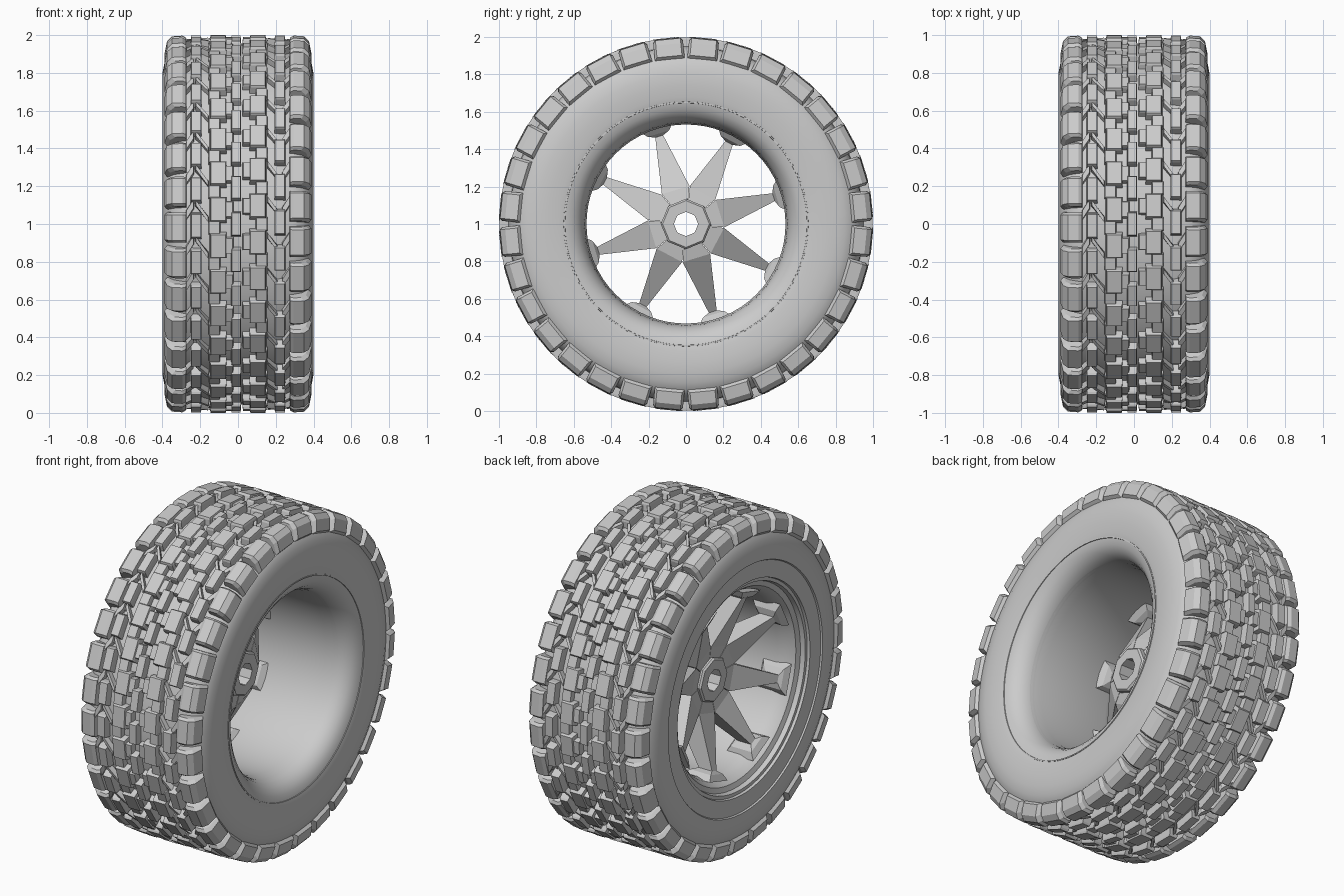
import bpy, bmesh
from math import sin, cos, pi, radians
from mathutils import Vector

if "Cube" in bpy.data.objects:
    bpy.data.objects.remove(bpy.data.objects["Cube"])

PITCHES = 32


def at(x, r, a, t=0.0):
    """Point at axle position x, radius r, angle a (y towards z), tangential offset t."""
    return Vector((x, r * cos(a) - t * sin(a), 1 + r * sin(a) + t * cos(a)))


def finish(name, bm, smooth=None):
    bmesh.ops.recalc_face_normals(bm, faces=bm.faces)
    me = bpy.data.meshes.new(name)
    bm.to_mesh(me)
    bm.free()
    ob = bpy.data.objects.new(name, me)
    bpy.context.collection.objects.link(ob)
    if smooth:
        bpy.ops.object.select_all(action='DESELECT')
        ob.select_set(True)
        bpy.context.view_layer.objects.active = ob
        bpy.ops.object.shade_smooth_by_angle(angle=radians(smooth))
    return ob


def lathe(name, profile, n, start=0.0, smooth=None):
    """Closed (x, r) profile spun around the axle."""
    bm = bmesh.new()
    rings = [[bm.verts.new(at(x, r, start + 2 * pi * i / n)) for x, r in profile]
             for i in range(n)]
    m = len(profile)
    for i in range(n):
        a, b = rings[i], rings[(i + 1) % n]
        for j in range(m):
            k = (j + 1) % m
            bm.faces.new((a[j], a[k], b[k], b[j]))
    return finish(name, bm, smooth)


def skin(bm, loops):
    """Solid from a row of loops with equal point counts."""
    vs = [[bm.verts.new(p) for p in l] for l in loops]
    n = len(vs[0])
    for a, b in zip(vs, vs[1:]):
        for j in range(n):
            k = (j + 1) % n
            bm.faces.new((a[j], a[k], b[k], b[j]))
    bm.faces.new(vs[0])
    bm.faces.new(vs[-1])


def tread_ring(name, x, w, length, phase, top=0.995, skew=0.0, count=PITCHES):
    """Ring of tapered lugs; skew slants them across the tread."""
    bm = bmesh.new()
    for i in range(count):
        a = 2 * pi * (i + phase) / count
        loops = []
        for r, k in ((0.92, 1.12), (top - 0.012, 1.0), (top, 0.92)):
            hw, hl = w / 2 * k, length / 2 * k
            loops.append([at(x + u * hw, r, a, v * hl + u * skew)
                          for u, v in ((-1, -1), (1, -1), (1, 1), (-1, 1))])
        skin(bm, loops)
    return finish(name, bm)


def shoulder_ring(name, side, phase):
    """Ring of chunky lugs wrapping over the tyre shoulder."""
    outline = [(0.27, 0.92), (0.275, 0.985), (0.295, 0.996), (0.35, 0.992),
               (0.376, 0.965), (0.389, 0.90), (0.37, 0.88)]
    bm = bmesh.new()
    for i in range(PITCHES):
        a = 2 * pi * (i + phase) / PITCHES
        loops = []
        for t, inset in ((-0.08, 0.016), (-0.067, 0), (0.067, 0), (0.08, 0.016)):
            loops.append([at(side * (x - inset * (x > 0.3)), r - inset, a, t)
                          for x, r in outline])
        skin(bm, loops)
    return finish(name, bm)


# Tyre carcass, with sidewalls and the rounded inner lip on the +x side
lathe("tyre", [
    (0, 0.955), (0.20, 0.953), (0.29, 0.945), (0.34, 0.925), (0.372, 0.89),
    (0.39, 0.85), (0.399, 0.80), (0.40, 0.74), (0.395, 0.68), (0.39, 0.65),
    (0.378, 0.612), (0.355, 0.58), (0.32, 0.555), (0.27, 0.54),
    (-0.27, 0.56), (-0.33, 0.60), (-0.365, 0.63), (-0.388, 0.635), (-0.39, 0.735),
    (-0.399, 0.74), (-0.40, 0.80), (-0.39, 0.85), (-0.372, 0.89),
    (-0.34, 0.925), (-0.29, 0.945), (-0.20, 0.953)], 96, smooth=40)

# Rim barrel with its outer flange on the -x side
lathe("rim", [
    (0.29, 0.545), (0.22, 0.532), (-0.24, 0.535), (-0.30, 0.55), (-0.335, 0.575),
    (-0.345, 0.605), (-0.372, 0.612), (-0.372, 0.635), (-0.33, 0.64), (-0.2, 0.57)],
    64, smooth=35)

# Bead line ring on the +x sidewall
lathe("bead_ring", [(0.38, 0.645), (0.393, 0.647), (0.393, 0.654), (0.38, 0.656)], 96, smooth=35)

# Octagonal hub with axle hole
lathe("hub", [(0.05, 0.065), (0.05, 0.125), (0.04, 0.135), (-0.18, 0.135),
              (-0.19, 0.125), (-0.19, 0.065)], 8)

# Eight dished spokes, wide at the hub and flared where they meet the rim
bm = bmesh.new()
for i in range(8):
    a = radians(17 + 45 * i)
    skin(bm, [[at(x0, r, a, -hw), at(x0, r, a, hw), at(x1, r, a, hw), at(x1, r, a, -hw)]
              for r, hw, x0, x1 in ((0.10, 0.04, -0.165, 0.02), (0.19, 0.077, -0.18, 0.0),
                                    (0.49, 0.022, -0.29, -0.20), (0.505, 0.06, -0.31, -0.17),
                                    (0.54, 0.09, -0.33, -0.14))])
finish("spokes", bm)

# Shoulder lugs on both edges
shoulder_ring("shoulder_lugs_right", 1, 0.5)
shoulder_ring("shoulder_lugs_left", -1, 0.1)

# Tread lugs: centre rib, main blocks, fillers, then slanted bars
tread_ring("centre_lugs", -0.01, 0.05, 0.125, 0.0, 0.998)
for side, label, ph in ((1, "right", 0.5), (-1, "left", 0.6)):
    tread_ring("main_lugs_" + label, side * 0.105, 0.085, 0.13, ph, 0.999)
    tread_ring("inner_lugs_" + label, side * 0.06, 0.07, 0.085, ph, 0.99)
    tread_ring("filler_lugs_" + label, side * 0.125, 0.06, 0.07, ph + 0.5, 0.985)
    tread_ring("outer_lugs_" + label, side * 0.222, 0.055, 0.13, ph + 0.45, 0.998)
    tread_ring("slant_bars_" + label, side * 0.19, 0.07, 0.03, ph + 0.05, 0.985, 0.045)
    tread_ring("edge_bars_" + label, side * 0.255, 0.04, 0.05, ph, 0.98, -0.03)
